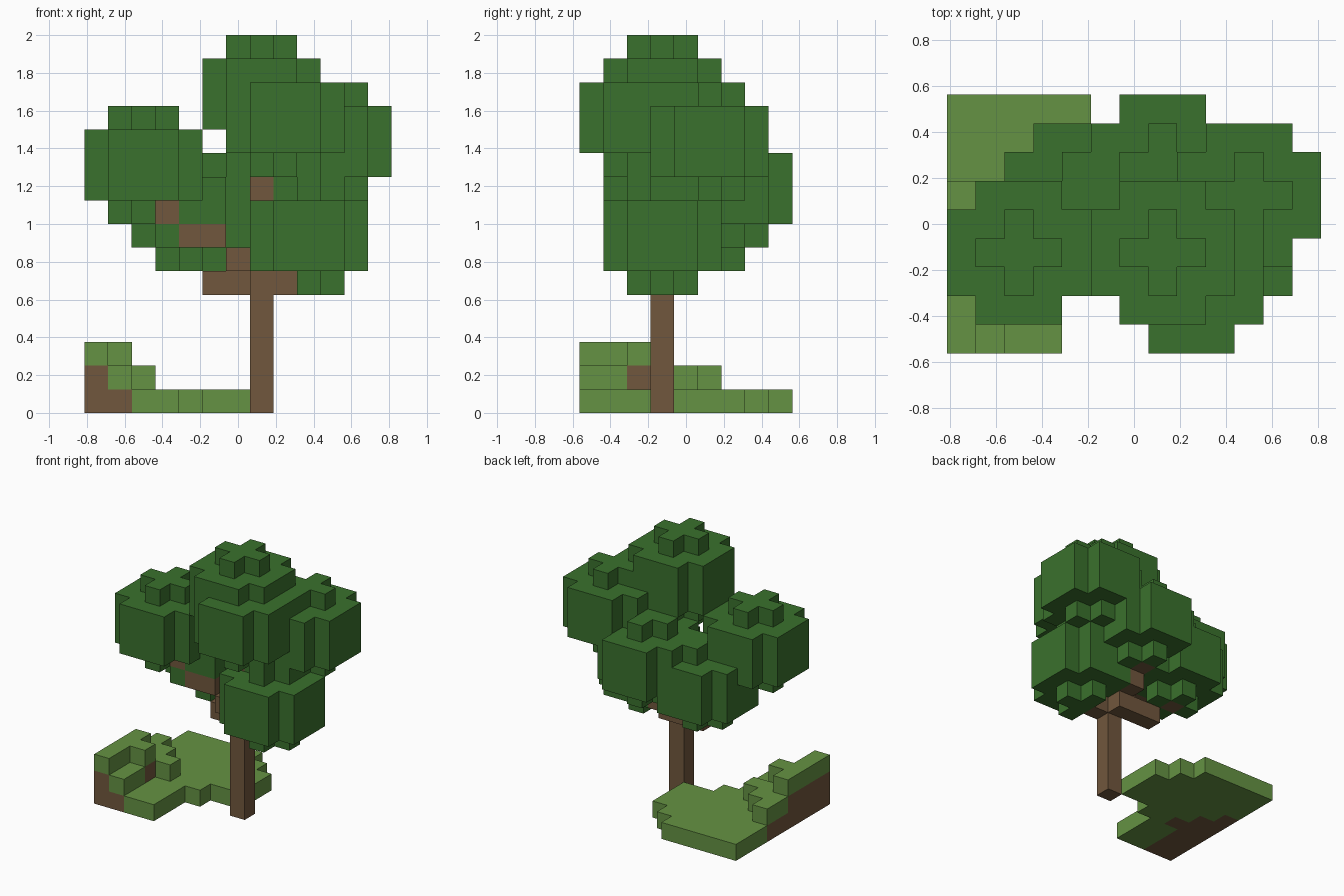
import bpy, bmesh, math
from mathutils import Vector

cube = bpy.data.objects.get("Cube")
if cube:
    bpy.data.objects.remove(cube, do_unlink=True)

S = 0.125                                   # block size
ORIGIN = Vector((-0.8125, -0.5625, 0))      # lower corner of block (0, 0, 0)


def material(name, rgb):
    mat = bpy.data.materials.new(name)
    mat.use_nodes = True
    mat.diffuse_color = (*rgb, 1)
    mat.node_tree.nodes["Principled BSDF"].inputs["Base Color"].default_value = (*rgb, 1)
    return mat


LEAF = material("leaf green", (0.042, 0.165, 0.026))
GRASS = material("grass green", (0.130, 0.290, 0.056))
BROWN = material("bark and soil brown", (0.165, 0.096, 0.047))


def clump(cx, cy, cz):
    """Rounded clump: three wide layers with cut corners, a plus above and below."""
    cells = set()
    for dz in range(-2, 3):
        reach = 1 if abs(dz) == 2 else 3
        cells |= {(cx + dx, cy + dy, cz + dz)
                  for dx in range(-2, 3) for dy in range(-2, 3)
                  if abs(dx) + abs(dy) <= reach}
    return cells


def rows(lengths, z):
    """One layer of ground, each row running inward from the -x edge."""
    return {(x, y, z) for y, n in enumerate(lengths) for x in range(n)}


# Trunk and its branches
trunk = {(7, 3, z) for z in range(13)}
branches = {
    "left_branch": {(6, 3, 6), (5, 3, 7), (4, 3, 7), (3, 3, 8), (2, 3, 9)},
    "back_left_branch": {(6, 4, 5), (5, 4, 5), (4, 5, 6), (4, 5, 7)},
    "back_branch": {(7, 4, 5), (7, 5, 6), (7, 6, 7), (7, 6, 8)},
    "right_branch": {(8, 3, 5), (9, 3, 6)},
}

# Leaf clumps
clumps = {
    "crown_leaves": clump(7, 3, 13),
    "front_leaves": clump(8, 2, 12),
    "upper_right_leaves": clump(10, 5, 11),
    "left_leaves": clump(2, 3, 10),
    "back_leaves": clump(7, 6, 9),
    "back_left_leaves": clump(4, 5, 8),
    "lower_right_leaves": clump(9, 3, 7),
}

# Stepped grassy ground
ground = (rows([4, 4, 4, 5, 7, 7, 7, 6, 5], 0)
          | rows([2, 2, 2, 3, 2, 1], 1) | rows([1, 1, 2, 1], 2))

parts = {"trunk": trunk, **branches, **clumps, "ground": ground}
solid = set().union(*parts.values())
taken = set()


def build(name, cells, mats, pick):
    """Mesh the outer faces of a set of blocks and merge flat areas."""
    bm = bmesh.new()
    verts = {}

    def vert(p):
        key = tuple(p)
        if key not in verts:
            verts[key] = bm.verts.new(ORIGIN + Vector(key) * S)
        return verts[key]

    for c in sorted(cells):
        for axis in range(3):
            u, v = (axis + 1) % 3, (axis + 2) % 3
            for side in (0, 1):
                near = list(c)
                near[axis] += 2 * side - 1
                if tuple(near) in solid:
                    continue
                loop = []
                for du, dv in ((0, 0), (1, 0), (1, 1), (0, 1)):
                    p = list(c)
                    p[axis] += side
                    p[u] += du
                    p[v] += dv
                    loop.append(vert(p))
                face = bm.faces.new(loop if side else loop[::-1])
                face.material_index = pick(c)
    bmesh.ops.dissolve_limit(bm, angle_limit=math.radians(1), verts=bm.verts[:],
                             edges=bm.edges[:], delimit={'MATERIAL'})
    if bm.faces:
        mesh = bpy.data.meshes.new(name)
        bm.to_mesh(mesh)
        for m in mats:
            mesh.materials.append(m)
        bpy.context.collection.objects.link(bpy.data.objects.new(name, mesh))
    bm.free()


# Wood comes first, so it shows where it enters the leaves
for name, cells in parts.items():
    own = cells - taken
    taken |= cells
    if name == "ground":
        # Covered blocks are soil, open ones are grass
        build(name, own, [GRASS, BROWN], lambda c: int((c[0], c[1], c[2] + 1) in ground))
    else:
        build(name, own, [LEAF if name in clumps else BROWN], lambda c: 0)
